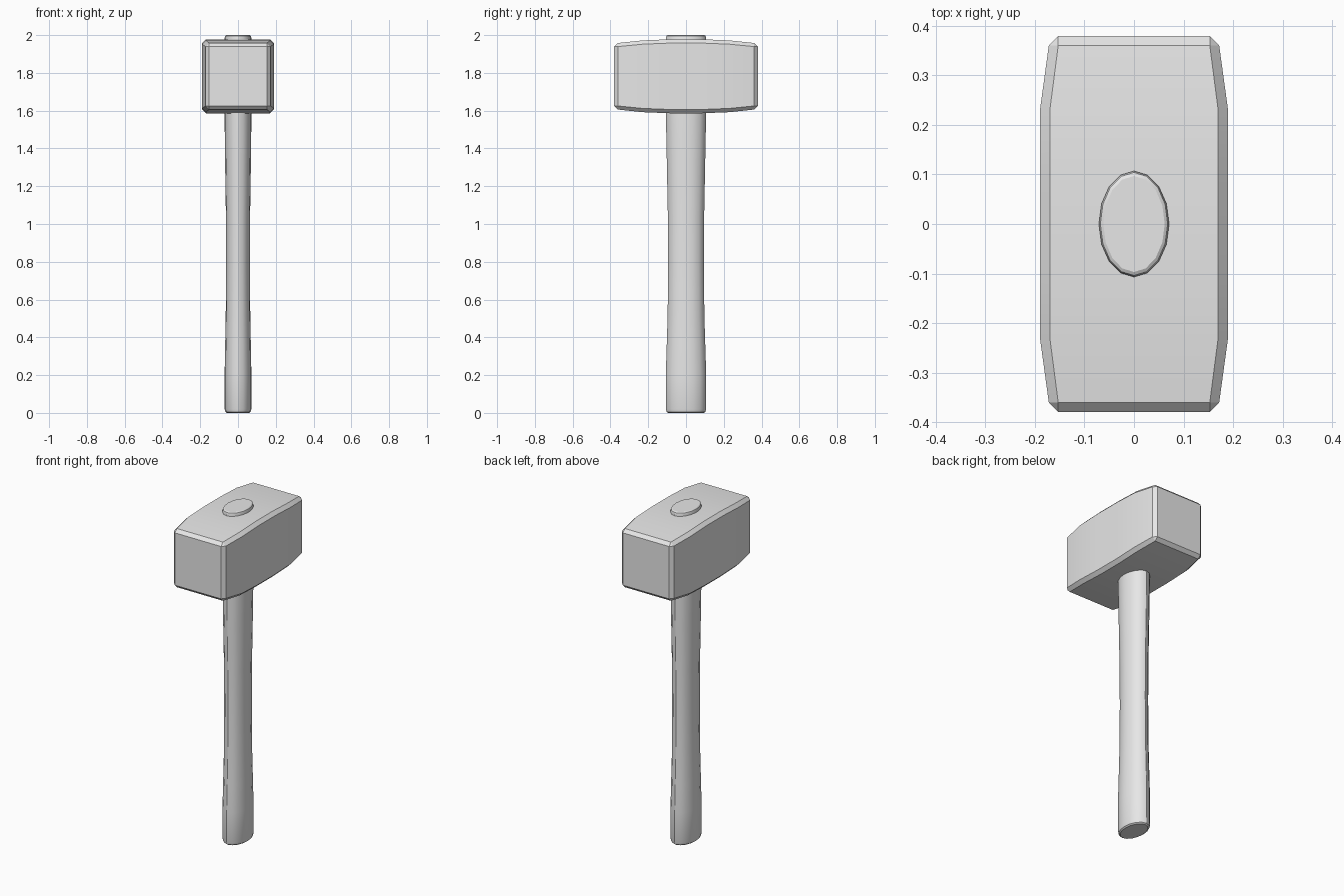
import bpy, bmesh, math

cube = bpy.data.objects.get("Cube")
if cube:
    bpy.data.objects.remove(cube, do_unlink=True)

grey = bpy.data.materials.new("plain grey")
grey.use_nodes = True
colour = (0.8, 0.8, 0.8, 1)
grey.diffuse_color = colour
grey.node_tree.nodes["Principled BSDF"].inputs["Base Color"].default_value = colour


def loft(name, rings, angle):
    """Skin a list of rings with equal point counts and cap both ends."""
    bm = bmesh.new()
    loops = [[bm.verts.new(p) for p in ring] for ring in rings]
    n = len(loops[0])
    for a, b in zip(loops, loops[1:]):
        for i in range(n):
            j = (i + 1) % n
            bm.faces.new((a[i], a[j], b[j], b[i]))
    bm.faces.new(loops[0])
    bm.faces.new(loops[-1])
    bmesh.ops.remove_doubles(bm, verts=bm.verts, dist=0.0005)
    bmesh.ops.recalc_face_normals(bm, faces=bm.faces)
    mesh = bpy.data.meshes.new(name)
    bm.to_mesh(mesh)
    bm.free()
    mesh.materials.append(grey)
    obj = bpy.data.objects.new(name, mesh)
    bpy.context.collection.objects.link(obj)
    bpy.ops.object.select_all(action="DESELECT")
    obj.select_set(True)
    bpy.context.view_layer.objects.active = obj
    bpy.ops.object.shade_smooth_by_angle(angle=math.radians(angle))
    return obj


# Head: chamfered rectangular sections along y, mirrored front to back
HEAD_Z = 1.782


def section(y, w, h, c):
    corners = [(w, h - c), (w - c, h), (c - w, h), (-w, h - c),
               (-w, c - h), (c - w, -h), (w - c, -h), (w, c - h)]
    return [(x, y, HEAD_Z + z) for x, z in corners]


half = [(0.08, 0.19, 0.196, 0.02), (0.23, 0.19, 0.19, 0.02),
        (0.361, 0.172, 0.176, 0.019), (0.38, 0.153, 0.157, 0)]
stations = [(-y, w, h, c) for y, w, h, c in reversed(half)] + half
loft("hammer_head", [section(*s) for s in stations], 20)

# Handle: oval sections with a slim waist, rounded butt and protruding top
SIDES = 16


def oval(z, rx, ry):
    turn = [math.tau * i / SIDES for i in range(SIDES)]
    return [(rx * math.cos(t), ry * math.sin(t), z) for t in turn]


profile = [(0, 0.059, 0.095), (0.006, 0.067, 0.103), (0.02, 0.071, 0.107),
           (0.2, 0.071, 0.107), (0.36, 0.068, 0.102), (0.52, 0.065, 0.097),
           (0.8, 0.063, 0.095), (1.04, 0.064, 0.096), (1.3, 0.068, 0.101),
           (1.56, 0.071, 0.106), (1.985, 0.071, 0.107), (1.996, 0.068, 0.104),
           (2.0, 0.062, 0.097)]
loft("handle", [oval(*p) for p in profile], 30)
